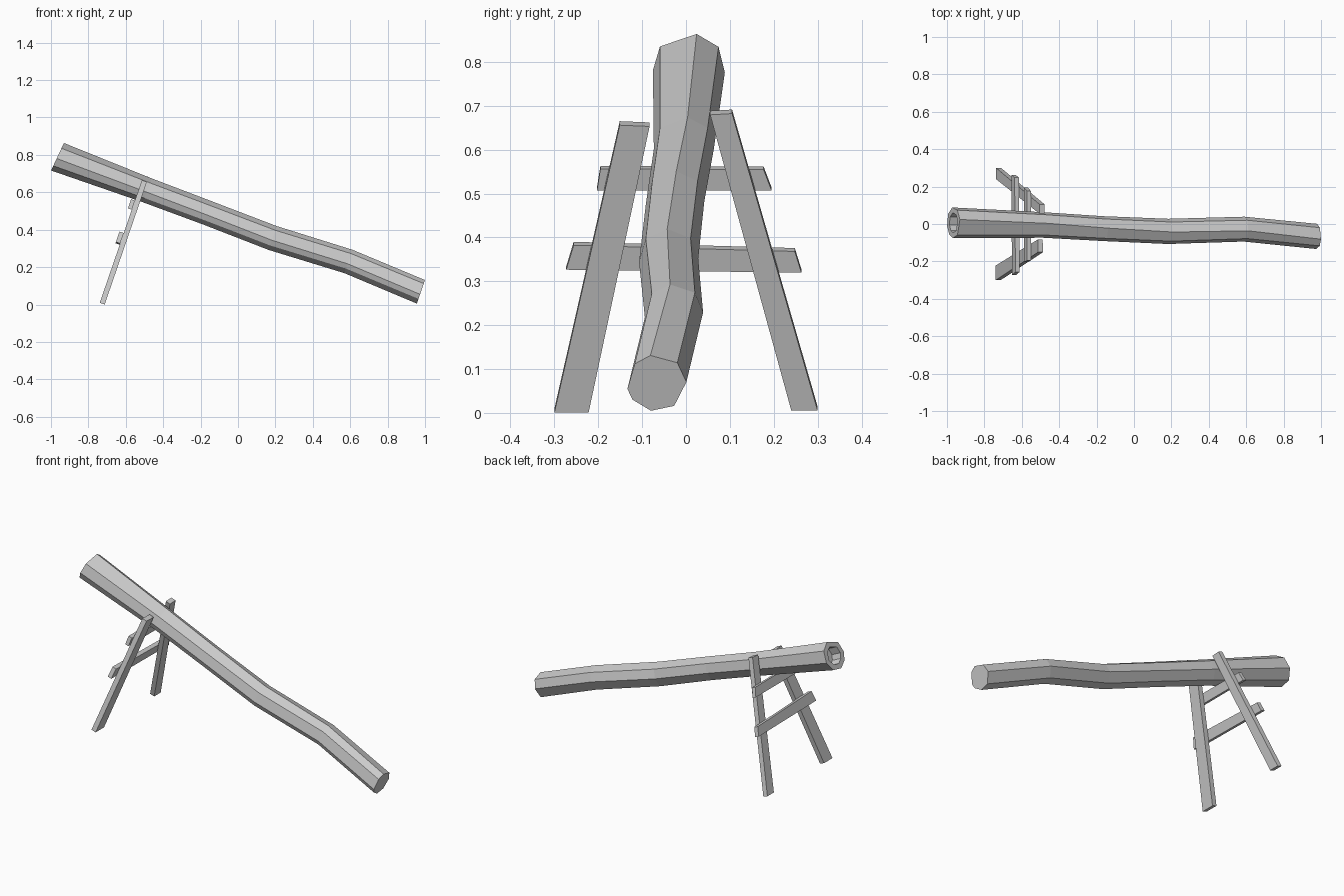
import bpy, bmesh
from math import sin, cos, radians
from mathutils import Vector

cube = bpy.data.objects.get("Cube")
if cube:
    bpy.data.objects.remove(cube)

grey = bpy.data.materials.new("plain_grey")
grey.use_nodes = True
grey.diffuse_color = (0.6, 0.6, 0.6, 1)
grey.node_tree.nodes["Principled BSDF"].inputs["Base Color"].default_value = (0.6, 0.6, 0.6, 1)


def loft(name, rows):
    """Skin equal-length point loops, cap both ends."""
    bm = bmesh.new()
    loops = [[bm.verts.new(p) for p in row] for row in rows]
    n = len(loops[0])
    for a, b in zip(loops, loops[1:]):
        for i in range(n):
            j = (i + 1) % n
            bm.faces.new((a[i], a[j], b[j], b[i]))
    bm.faces.new(loops[0])
    bm.faces.new(loops[-1])
    bmesh.ops.recalc_face_normals(bm, faces=bm.faces)
    mesh = bpy.data.meshes.new(name)
    bm.to_mesh(mesh)
    bm.free()
    mesh.materials.append(grey)
    obj = bpy.data.objects.new(name, mesh)
    bpy.context.collection.objects.link(obj)
    return obj


# Crooked eight-sided log: centre, radius and tilt of each ring
RINGS = [
    ((-0.965, 0.007, 0.79), 0.083, 25),
    ((-0.485, -0.005, 0.61), 0.069, 21),
    ((-0.16, -0.025, 0.488), 0.067, 20),
    ((0.185, -0.04, 0.355), 0.068, 19),
    ((0.59, -0.028, 0.23), 0.067, 19),
    ((0.978, -0.067, 0.068), 0.068, 19),
]
HIGH_END = (78, 36, -11, -56, -102, -140, -173, -217)
LOW_END = (102, 46, 2, -54, -101, -144, -168, -223)


def ring(centre, radius, tilt, blend, scale=1, depth=0):
    t = radians(tilt)
    up = Vector((sin(t), 0, cos(t)))
    middle = Vector(centre) + Vector((cos(t), 0, -sin(t))) * depth
    pts = []
    for high, low in zip(HIGH_END, LOW_END):
        a = radians(high + (low - high) * blend)
        pts.append(middle + (Vector((0, cos(a), 0)) + up * sin(a)) * radius * scale)
    return pts


# The high end is hollowed: floor, inner rim, then the outer rings
rows = [ring(*RINGS[0], 0, 0.64, 0.06), ring(*RINGS[0], 0, 0.64)]
rows += [ring(*r, i / (len(RINGS) - 1)) for i, r in enumerate(RINGS)]
loft("hollow_log", rows)

# Leaning trestle: planks drawn as (y, distance up the slope)
LEAN = radians(19)
BASE = Vector((-0.726, 0, 0.005))
ALONG = Vector((sin(LEAN), 0, cos(LEAN)))
REAR = Vector((-cos(LEAN), 0, sin(LEAN)))


def plank(name, outline, near, far):
    loft(name, [[BASE + Vector((0, y, 0)) + ALONG * s + REAR * t for y, s in outline]
                for t in (near, far)])


plank("front_leg", [(-0.3, 0), (-0.222, 0), (-0.083, 0.69), (-0.151, 0.693)], -0.014, 0.014)
plank("back_leg", [(0.24, 0.005), (0.3, 0.005), (0.105, 0.721), (0.055, 0.718)], -0.014, 0.014)
plank("lower_crossbar", [(-0.273, 0.335), (0.263, 0.328), (0.248, 0.379), (-0.256, 0.394)], 0.014, 0.038)
plank("upper_crossbar", [(-0.203, 0.526), (0.195, 0.526), (0.177, 0.576), (-0.195, 0.578)], 0.014, 0.036)
